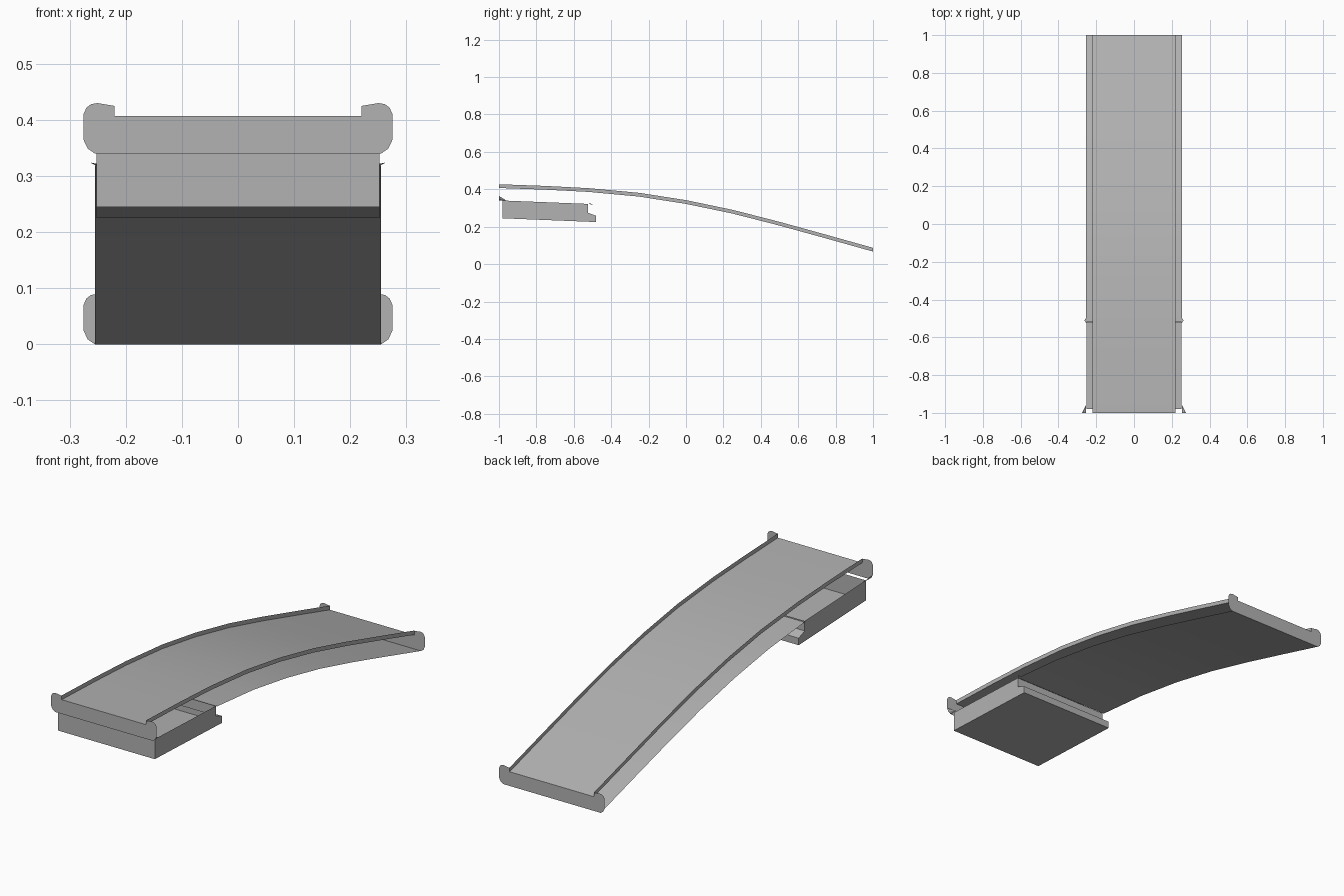
import bpy

cube = bpy.data.objects.get("Cube")
if cube:
    bpy.data.objects.remove(cube, do_unlink=True)

grey = bpy.data.materials.new("light_grey")
grey.use_nodes = True
COLOUR = (0.45, 0.45, 0.45, 1)
grey.diffuse_color = COLOUR
grey.node_tree.nodes["Principled BSDF"].inputs["Base Color"].default_value = COLOUR


def add(name, verts, faces, smooth=False):
    mesh = bpy.data.meshes.new(name)
    mesh.from_pydata(verts, [], faces)
    mesh.materials.append(grey)
    ob = bpy.data.objects.new(name, mesh)
    bpy.context.collection.objects.link(ob)
    if smooth:
        for p in mesh.polygons:
            p.use_smooth = True
    return ob


def ribbon(name, a, b, path):
    """Sweep the segment a-b, given as (x, height), along the (y, z) path."""
    verts = [(x, y, z + h) for y, z in path for x, h in (a, b)]
    faces = [(i, i + 1, i + 3, i + 2) for i in range(0, len(verts) - 2, 2)]
    return add(name, verts, faces, True)


# Underside line of the arched deck
path = [(-1, .34), (-.75, .331), (-.52, .319), (-.25, .294), (0, .255),
        (.25, .203), (.5, .139), (.75, .07), (1, 0)]
FLOOR, RAIL = .067, .087
HALF, INNER = .255, .22

ribbon("deck_floor", (-INNER, FLOOR), (INNER, FLOOR), path)
ribbon("deck_underside", (HALF, 0), (-HALF, 0), path[2:])
for side, label in ((1, "left"), (-1, "right")):
    ends = [(side * INNER, FLOOR), (side * INNER, RAIL)]
    ribbon(label + "_rail_wall", *ends[::side], path)

# End plates with rounded, raised corners
corner = [(.255, 0), (.268, .009), (.275, .024), (.275, .071), (.27, .082),
          (.262, .088), (.25, .09), (.232, .087), (INNER, .085), (INNER, FLOOR)]
outline = corner + [(-x, h) for x, h in reversed(corner)]
for name, (y, z), turn in (("front_end_plate", path[0], 1),
                           ("back_end_plate", path[-1], -1)):
    add(name, [(x, y, z + h) for x, h in outline[::turn]], [range(len(outline))])

# Open-topped tray under the high end, with a stepped lip at the back
tray = [(-.98, .245), (-.48, .225), (-.48, .258), (-.525, .275),
        (-.525, .322), (-.98, .34)]
n = len(tray)
W = .252
verts = [(x, y, z) for x in (-W, W) for y, z in tray]
faces = [tuple(reversed(range(n))), tuple(range(n, 2 * n))]
faces += [(i, (i + 1) % n, n + (i + 1) % n, n + i) for i in range(n) if i != 4]
add("tray", verts, faces)

# Small flared corners and tabs beside the tray
for side, label in ((1, "left"), (-1, "right")):
    tip = (side * HALF, -.96, .34)
    rim = [(side * x, -1, .34 + h) for x, h in corner[:3]]
    add(label + "_corner_flare", [tip] + rim, [(0, 1, 2), (0, 2, 3)])
    add(label + "_tab", [(side * W, -.525, .322), (side * .263, -.51, .324),
                         (side * W, -.495, .318)], [(0, 1, 2)])
